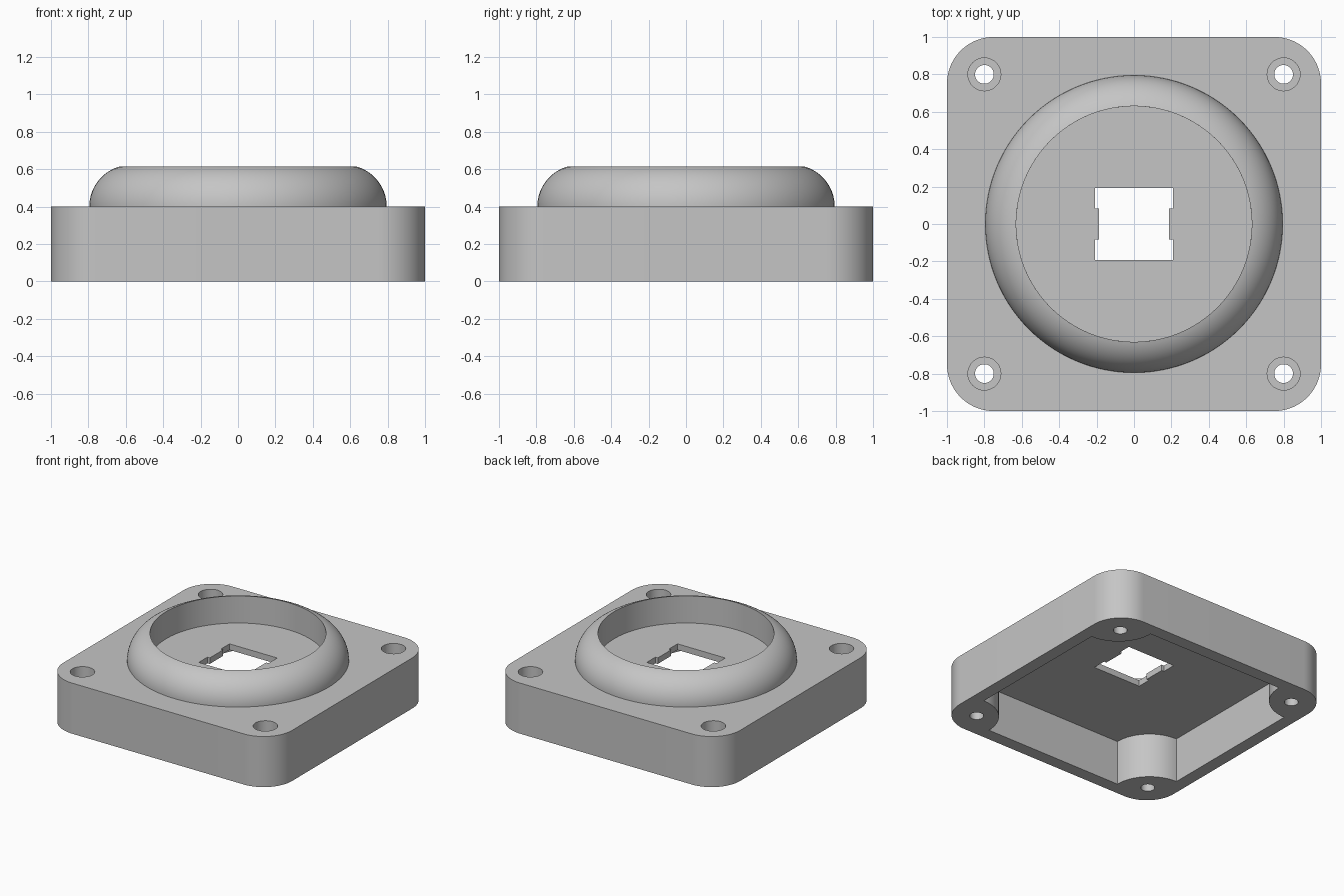
import bpy, bmesh, math

if "Cube" in bpy.data.objects:
    bpy.data.objects.remove(bpy.data.objects["Cube"])

grey = bpy.data.materials.new("plain_grey")
grey.diffuse_color = (0.56, 0.56, 0.56, 1)
grey.use_nodes = True
grey.node_tree.nodes["Principled BSDF"].inputs["Base Color"].default_value = grey.diffuse_color


def arc(cx, cy, r, a0, a1, n=20):
    """Points along an arc, angles in degrees."""
    return [(cx + r * math.cos(math.radians(a0 + (a1 - a0) * i / n)),
             cy + r * math.sin(math.radians(a0 + (a1 - a0) * i / n)))
            for i in range(n + 1)]


def add_object(name, bm):
    bmesh.ops.recalc_face_normals(bm, faces=bm.faces)
    mesh = bpy.data.meshes.new(name)
    bm.to_mesh(mesh)
    bm.free()
    obj = bpy.data.objects.new(name, mesh)
    mesh.materials.append(grey)
    bpy.context.collection.objects.link(obj)
    return obj


def prism(name, outline, z0, z1):
    """Extrude a flat outline from z0 to z1."""
    bm = bmesh.new()
    face = bm.faces.new([bm.verts.new((x, y, z0)) for x, y in outline])
    top = bmesh.ops.extrude_face_region(bm, geom=[face])["geom"]
    for v in top:
        if isinstance(v, bmesh.types.BMVert):
            v.co.z = z1
    return add_object(name, bm)


def lathe(name, profile, steps=128):
    """Revolve a closed (radius, z) profile around the z axis."""
    bm = bmesh.new()
    rings = []
    for s in range(steps):
        a = 2 * math.pi * s / steps
        rings.append([bm.verts.new((r * math.cos(a), r * math.sin(a), z)) for r, z in profile])
    n = len(profile)
    for s in range(steps):
        p, q = rings[s], rings[(s + 1) % steps]
        for i in range(n):
            j = (i + 1) % n
            bm.faces.new((p[i], q[i], q[j], p[j]))
    return add_object(name, bm)


def combine(target, other, operation):
    mod = target.modifiers.new("cut", 'BOOLEAN')
    mod.operation = operation
    mod.solver = 'EXACT'
    mod.object = other
    bpy.context.view_layer.objects.active = target
    bpy.ops.object.modifier_apply(modifier=mod.name)
    bpy.data.objects.remove(other, do_unlink=True)


# Housing block with rounded corners
CORNERS = [(1, 1, 0), (-1, 1, 90), (-1, -1, 180), (1, -1, 270)]
outline = []
for sx, sy, a in CORNERS:
    outline += arc(sx * 0.75, sy * 0.75, 0.25, a, a + 90)
housing = prism("housing", outline, 0, 0.4)

# Raised bezel: rounded outside, straight bore
bezel = lathe("bezel", [(0.63, 0.38), (0.795, 0.38)]
              + arc(0.573, 0.4, 0.222, 0, 75.1, 20))
combine(housing, bezel, 'UNION')

# Underside pocket, leaving a round screw boss in each corner
pocket = []
for sx, sy, a in CORNERS:
    pocket += arc(sx * 0.9, sy * 0.9, 0.3, a + 270, a + 180)
combine(housing, prism("pocket_cutter", pocket, -0.1, 0.352), 'DIFFERENCE')

# Switch opening with side notches
quarter = [(0.188, 0.0), (0.188, 0.084), (0.209, 0.084), (0.209, 0.192)]
right = [(x, -y) for x, y in quarter[:0:-1]] + quarter[1:]
opening = right + [(-x, -y) for x, y in right]
combine(housing, prism("switch_cutter", opening, 0.2, 0.5), 'DIFFERENCE')

# Counterbored screw holes
for sx, sy, a in CORNERS:
    for r, z0, z1 in ((0.05, -0.1, 0.5), (0.088, 0.28, 0.52)):
        circle = arc(sx * 0.8, sy * 0.8, r, 0, 360, 40)[:-1]
        combine(housing, prism("screw_cutter", circle, z0, z1), 'DIFFERENCE')

# Smooth the curved walls, keep edges crisp
bpy.ops.object.select_all(action='DESELECT')
housing.select_set(True)
bpy.context.view_layer.objects.active = housing
bpy.ops.object.shade_smooth_by_angle(angle=math.radians(30))
